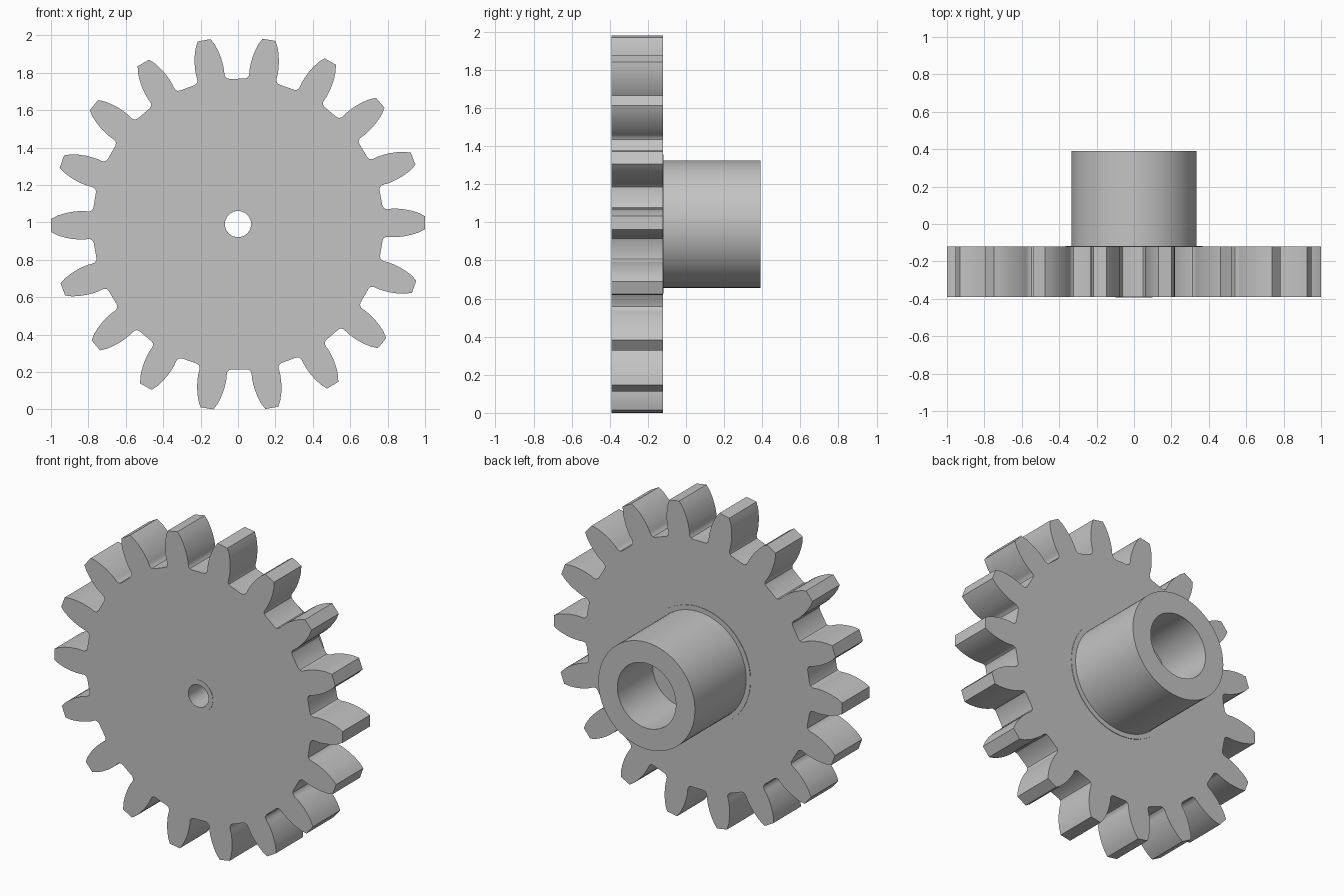
import bpy, bmesh, math
from mathutils import Vector

cube = bpy.data.objects.get("Cube")
if cube:
    bpy.data.objects.remove(cube, do_unlink=True)

TEETH = 18
PITCH = 2 * math.pi / TEETH
TURN = math.radians(0.45)
FRONT, BACK, HUB_END = -0.39, -0.12, 0.39
BORE, HUB = 0.07, 0.335
SEGMENTS = 64

steel = bpy.data.materials.new("light grey")
steel.use_nodes = True
grey = (0.55, 0.55, 0.55, 1)
steel.diffuse_color = grey
steel.node_tree.nodes["Principled BSDF"].inputs["Base Color"].default_value = grey

# Half of one tooth gap: sideways offset and radial height, root to tip
half_gap = [(0.0, 0.777), (0.042, 0.777), (0.055, 0.781), (0.064, 0.792),
            (0.067, 0.808), (0.068, 0.825), (0.074, 0.855), (0.084, 0.89),
            (0.098, 0.925), (0.116, 0.96), (0.139, 0.99)]
gap = [(-u, v) for u, v in reversed(half_gap[1:])] + half_gap

# Gear outline, counterclockwise around the axle
outline = []
for i in range(TEETH):
    middle = (i + 0.5) * PITCH + TURN
    for u, v in gap:
        angle = middle + math.atan2(u, v)
        radius = math.hypot(u, v)
        outline.append((radius * math.cos(angle), radius * math.sin(angle)))
CENTRE_Z = -min(z for x, z in outline)


def finish(bm, name):
    """Turn a bmesh into a shaded object on the axle."""
    bmesh.ops.recalc_face_normals(bm, faces=bm.faces)
    mesh = bpy.data.meshes.new(name)
    bm.to_mesh(mesh)
    bm.free()
    mesh.materials.append(steel)
    obj = bpy.data.objects.new(name, mesh)
    obj.location.z = CENTRE_Z
    bpy.context.collection.objects.link(obj)
    bpy.ops.object.select_all(action='DESELECT')
    obj.select_set(True)
    bpy.context.view_layer.objects.active = obj
    bpy.ops.object.shade_smooth_by_angle(angle=math.radians(32))
    return obj


def add_loop(bm, points):
    """Add a closed loop of edges on the front plane."""
    verts = [bm.verts.new((x, FRONT, z)) for x, z in points]
    return [bm.edges.new((a, b)) for a, b in zip(verts, verts[1:] + verts[:1])]


def lathe(name, profile):
    """Spin a (radius, y) profile around the axle."""
    bm = bmesh.new()
    verts = [bm.verts.new((r, y, 0)) for r, y in profile]
    edges = [bm.edges.new(pair) for pair in zip(verts, verts[1:])]
    bmesh.ops.spin(bm, geom=verts + edges, cent=(0, 0, 0), axis=(0, 1, 0),
                   angle=2 * math.pi, steps=SEGMENTS, use_duplicate=False)
    bmesh.ops.remove_doubles(bm, verts=bm.verts, dist=0.0001)
    return finish(bm, name)


# Toothed disc with a round hole
bm = bmesh.new()
steps = [2 * math.pi * i / SEGMENTS for i in range(SEGMENTS)]
hole = [(BORE * math.cos(a), BORE * math.sin(a)) for a in steps]
edges = add_loop(bm, outline) + add_loop(bm, hole)
bmesh.ops.triangle_fill(bm, edges=edges, use_beauty=True, normal=Vector((0, -1, 0)))
extruded = bmesh.ops.extrude_face_region(bm, geom=bm.faces[:], use_keep_orig=True)
moved = [v for v in extruded["geom"] if isinstance(v, bmesh.types.BMVert)]
bmesh.ops.translate(bm, verts=moved, vec=(0, BACK - FRONT, 0))
finish(bm, "toothed_disc")

# Hub with a wide counterbore and a thin foot ring
lathe("hub", [(BORE, BACK), (BORE, 0.04), (0.203, 0.04), (0.203, HUB_END),
              (HUB, HUB_END), (HUB, BACK + 0.003), (0.365, BACK + 0.003),
              (0.365, BACK)])

# Thin ring around the front of the bore
lathe("bore_ring", [(BORE, FRONT), (BORE, FRONT - 0.002),
                    (0.1, FRONT - 0.002), (0.1, FRONT)])
